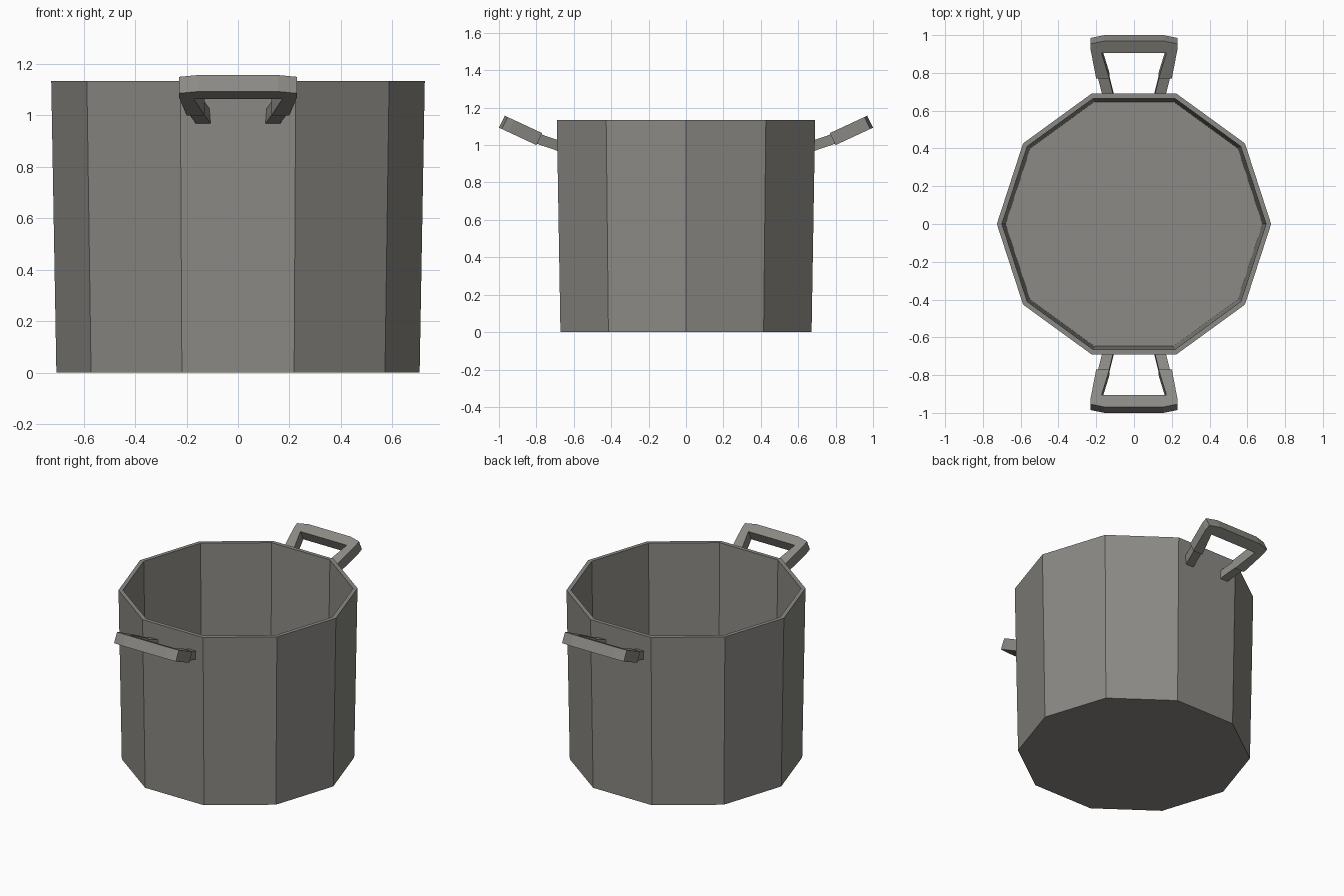
import bpy, bmesh, math
from mathutils import Vector

if "Cube" in bpy.data.objects:
    bpy.data.objects.remove(bpy.data.objects["Cube"])

metal = bpy.data.materials.new("warm grey metal")
metal.diffuse_color = (0.26, 0.252, 0.232, 1)
metal.use_nodes = True
metal.node_tree.nodes["Principled BSDF"].inputs["Base Color"].default_value = metal.diffuse_color


def finish(bm, name):
    bmesh.ops.recalc_face_normals(bm, faces=bm.faces[:])
    me = bpy.data.meshes.new(name)
    bm.to_mesh(me)
    bm.free()
    me.materials.append(metal)
    ob = bpy.data.objects.new(name, me)
    bpy.context.collection.objects.link(ob)
    return ob


def bridge(bm, a, b):
    for i in range(len(a)):
        j = (i + 1) % len(a)
        bm.faces.new((a[i], a[j], b[j], b[i]))


def loft(bm, rings):
    loops = [[bm.verts.new(p) for p in r] for r in rings]
    for a, b in zip(loops, loops[1:]):
        bridge(bm, a, b)
    bm.faces.new(loops[0])
    bm.faces.new(loops[-1])


# Ten-sided hollow pot: outside bottom, outer rim, inner rim, inside floor
def ring(r, z):
    return [(r * math.cos(math.radians(36 * i)), r * math.sin(math.radians(36 * i)), z)
            for i in range(10)]


bm = bmesh.new()
loft(bm, [ring(0.706, 0), ring(0.726, 1.133), ring(0.699, 1.133), ring(0.68, 0.03)])
finish(bm, "pot_body")

# Handles: tilted U-shaped grip plus two short prongs, front and back
half_outer = [(0.20, 0.80), (0.229, 0.95), (0.229, 0.985), (0.155, 1.0)]
half_inner = [(0.172, 0.937), (0.13, 0.80)]
outline = half_outer + [(-x, y) for x, y in reversed(half_outer)]
outline += [(-x, y) for x, y in reversed(half_inner)] + half_inner
shift = Vector((0, -0.031, 0.064))

for side, label in ((1, "back"), (-1, "front")):
    bm = bmesh.new()
    low = [Vector((x, y, 1.0 + (y - 0.80) * 0.465)) for x, y in outline]
    high = [p + shift for p in low]
    loft(bm, [[(p.x, p.y * side, p.z) for p in r] for r in (low, high)])
    finish(bm, label + "_handle_grip")

    for sx, hand in ((1, "right"), (-1, "left")):
        bm = bmesh.new()
        rings = []
        for x, y, z in ((0.134, 0.672, 0.993), (0.166, 0.80, 1.037)):
            rings.append([(sx * (x + dx), side * (y - dz * 0.35), z + dz)
                          for dx, dz in ((-0.029, -0.026), (0.029, -0.026),
                                         (0.029, 0.026), (-0.029, 0.026))])
        loft(bm, rings)
        finish(bm, label + "_handle_prong_" + hand)
